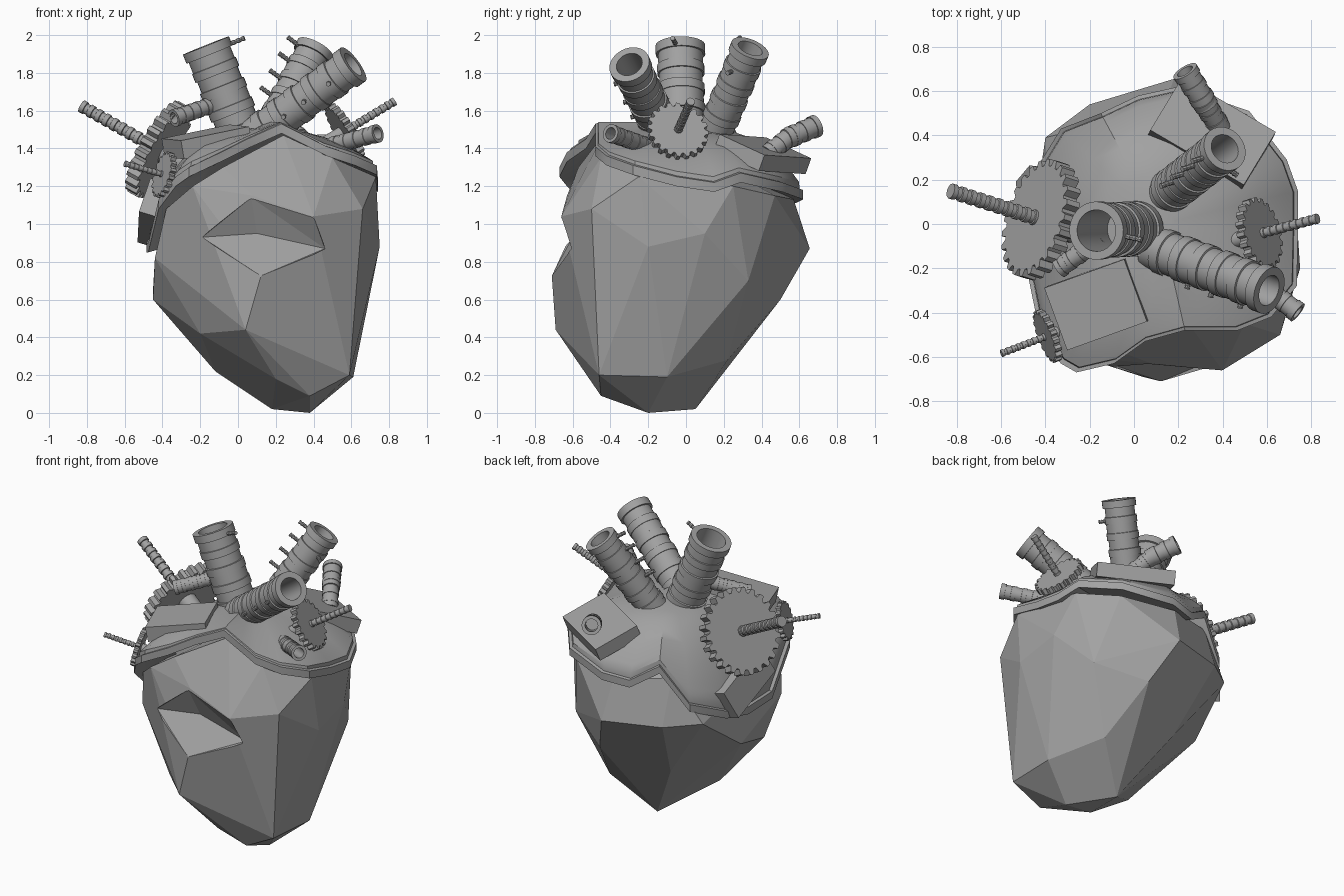
import bpy, bmesh, math
from mathutils import Vector, Matrix

if "Cube" in bpy.data.objects:
    bpy.data.objects.remove(bpy.data.objects["Cube"])

GREY = bpy.data.materials.new("dark_grey")
GREY.diffuse_color = (.36, .36, .36, 1)
GREY.use_nodes = True
GREY.node_tree.nodes["Principled BSDF"].inputs["Base Color"].default_value = GREY.diffuse_color


def finish(name, bm, smooth=True):
    bmesh.ops.recalc_face_normals(bm, faces=bm.faces)
    me = bpy.data.meshes.new(name)
    bm.to_mesh(me)
    bm.free()
    me.materials.append(GREY)
    ob = bpy.data.objects.new(name, me)
    bpy.context.collection.objects.link(ob)
    if smooth:
        bpy.ops.object.select_all(action='DESELECT')
        bpy.context.view_layer.objects.active = ob
        ob.select_set(True)
        bpy.ops.object.shade_smooth_by_angle(angle=math.radians(35))
    return ob


def hull(name, pts):
    bm = bmesh.new()
    for p in pts:
        bm.verts.new(p)
    res = bmesh.ops.convex_hull(bm, input=bm.verts)
    junk = {g for g in res['geom_interior'] + res['geom_unused'] if isinstance(g, bmesh.types.BMVert)}
    bmesh.ops.delete(bm, geom=list(junk), context='VERTS')
    bmesh.ops.dissolve_limit(bm, angle_limit=math.radians(5), verts=bm.verts, edges=bm.edges)
    return finish(name, bm, False)


def bridge(bm, rings):
    for a, b in zip(rings, rings[1:]):
        n = len(a)
        for i in range(n):
            bm.faces.new((a[i], a[(i + 1) % n], b[(i + 1) % n], b[i]))


def frame(normal):
    return Vector(normal).to_track_quat('Z', 'Y').to_matrix()


def lathe(name, p0, p1, profile, sides=24):
    """Revolve (distance, radius) pairs about the line p0 to p1."""
    p0, p1 = Vector(p0), Vector(p1)
    m = frame(p1 - p0)
    bm = bmesh.new()
    rings = []
    for d, r in profile:
        rings.append([bm.verts.new(p0 + m @ Vector((r * math.cos(a), r * math.sin(a), d)))
                      for a in (2 * math.pi * k / sides for k in range(sides))])
    bridge(bm, rings)
    bm.faces.new(rings[0])
    bm.faces.new(rings[-1])
    return finish(name, bm)


def pipe(name, p0, p1, r, bands, bore=0.68, sides=24):
    """Sleeved pipe with a collar and a hollow end."""
    L = (Vector(p1) - Vector(p0)).length
    s = L / bands
    prof = []
    for i in range(bands):
        ra = r * (0.92 if i % 2 else 0.95)
        prof += [(i * s, ra), ((i + .55) * s, ra), ((i + .55) * s, r), ((i + .98) * s, r)]
    prof[-1] = (L, r * 1.05)
    prof[-2] = (prof[-2][0], r * 1.05)
    prof += [(L, r * bore), (L * 0.35, r * bore)]
    return lathe(name, p0, p1, prof, sides)


def rod(name, p0, p1, r, bands, sides=12):
    L = (Vector(p1) - Vector(p0)).length
    s = L / bands
    prof = []
    for i in range(bands):
        prof += [(i * s, r * .82), ((i + .4) * s, r * .82), ((i + .45) * s, r), ((i + .95) * s, r)]
    return lathe(name, p0, p1, prof, sides)


def gear(name, centre, axis, r, teeth, thick, tooth):
    m = frame(axis)
    bm = bmesh.new()
    rings = []
    for z in (-thick / 2, thick / 2):
        ring = []
        for i in range(teeth):
            for f, rr in ((0, r - tooth), (.25, r - tooth), (.45, r), (.8, r)):
                a = 2 * math.pi * (i + f) / teeth
                ring.append(bm.verts.new(Vector(centre) + m @ Vector((rr * math.cos(a), rr * math.sin(a), z))))
        rings.append(ring)
    bridge(bm, rings)
    for ring in rings:
        bm.faces.new(ring)
    return finish(name, bm, False)


def plate(name, centre, along, normal, size):
    n = Vector(normal).normalized()
    x = Vector(along)
    x = (x - n * x.dot(n)).normalized()
    m = Matrix((x, n.cross(x), n)).transposed().to_4x4()
    m.translation = centre
    bm = bmesh.new()
    bmesh.ops.create_cube(bm, size=1, matrix=m @ Matrix.Diagonal((*size, 1)))
    return finish(name, bm, False)


# Faceted body with a wedge-shaped dent cut in the front
body = hull("faceted_body", [
    (.18, -.2, .02), (.38, -.2, 0), (.18, .05, .02), (.38, -.45, .09), (.61, -.1, .19), (.59, -.46, .2),
    (.2, -.5, .18), (-.12, -.2, .22), (-.2, -.45, .42), (.04, -.69, .44), (.42, .22, .28),
    (-.45, -.2, .6), (-.44, -.4, .82), (-.2, -.6, .93), (.12, -.71, .72),
    (.75, -.2, .88), (.73, .1, .95), (.73, -.25, 1.25), (.68, .25, 1.2), (.18, .655, .87), (-.2, .54, .88),
    (-.4, .39, .9), (.3, .5, .6), (.6, .33, .7), (-.45, .05, .65), (-.08, .28, .45), (.5, .47, 1.15),
    (.15, .57, 1.13), (-.2, .44, 1.18), (-.38, -.48, 1.08), (-.24, -.6, 1.2), (-.08, -.57, 1.3),
    (.08, -.63, 1.15), (.4, -.66, 1.04), (.66, -.5, 1.08), (.24, -.44, 1.47), (.5, -.45, 1.35),
    (.1, .1, 1.38), (.4, .2, 1.3)])
dent = hull("dent_cutter", [
    (-.19, -.6, .93), (.1, -.55, .95), (.46, -.57, .87), (.12, -.712, .725), (.12, -.9, .69),
    (.46, -.9, .86), (.4, -.665, 1.04), (.4, -.9, 1.07), (.07, -.635, 1.14), (.07, -.9, 1.16), (-.2, -.9, .93)])
dent.hide_render = True
dent.hide_set(True)
cut = body.modifiers.new("dent", 'BOOLEAN')
cut.operation, cut.object, cut.solver = 'DIFFERENCE', dent, 'EXACT'

# Smooth draped cap with a stepped rim
RIM = [(.735, -.28, 1.26), (.74, -.05, 1.2), (.74, .15, 1.17), (.69, .29, 1.22), (.52, .51, 1.17),
       (.2, .62, 1.13), (.02, .58, 1.11), (-.15, .5, 1.22), (-.33, .43, .98), (-.46, .22, .89),
       (-.485, .02, .85), (-.475, -.25, .85), (-.42, -.52, 1.08), (-.33, -.63, 1.2), (-.26, -.67, 1.25),
       (-.09, -.63, 1.33), (.05, -.53, 1.4), (.23, -.48, 1.48), (.35, -.48, 1.42), (.47, -.48, 1.36),
       (.62, -.42, 1.31)]
bm = bmesh.new()
rings = []
for f, dz in ((.3, .05), (0, 0), (0, .05), (.03, .055), (.035, None), (.08, None), (.14, None), (.22, None),
              (.32, None), (.45, None), (.6, None), (.9, None)):
    ring = []
    for x, y, z in RIM:
        power = 2.2 if x > .4 else 3
        h = dz if dz is not None else .06 + max(1.51 - z - .06, 0) * (1 - (1 - f) ** power)
        ring.append(bm.verts.new((x + (.12 - x) * f, y - y * f, z + h)))
    rings.append(ring)
bridge(bm, rings)
bm.faces.new(rings[0])
bm.faces.new(rings[-1])
finish("draped_cap", bm)

# Plates set on the cap
plate("front_plate", (-.165, -.36, 1.435), (.36, .13, .06), (-.17, -.1, 1), (.39, .3, .1))
plate("back_plate", (.35, .405, 1.37), (.43, -.26, 0), (.17, .36, 1), (.49, .3, .09))
plate("side_plate", (-.455, .02, 1.06), (-.05, -.45, .2), (-1, .1, .3), (.44, .2, .09))

# Large sleeved pipes
pipe("main_pipe", (.04, -.02, 1.42), (-.17, -.03, 1.945), .125, 5, .75, 32)
pipe("back_pipe", (.14, .13, 1.43), (.41, .34, 1.93), .1, 6, .68, 32)
pipe("front_pipe", (.08, -.105, 1.455), (.61, -.3, 1.845), .105, 6, .68, 32)

# Small tubes
pipe("right_tube", (.48, -.2, 1.41), (.74, -.4, 1.48), .047, 5)
pipe("cross_tube", (-.14, -.06, 1.63), (-.34, -.2, 1.56), .045, 5)
pipe("back_tube_lower", (.39, .43, 1.37), (.31, .56, 1.47), .052, 3)
pipe("back_tube_upper", (.33, .53, 1.45), (.23, .69, 1.52), .058, 3)

# Gears with ribbed axles
for name, c, end, r, teeth, thick, tooth, rr, n in (
        ("left", (-.42, .02, 1.395), (-.83, .15, 1.625), .275, 24, .07, .032, .035, 10),
        ("right", (.565, -.045, 1.49), (.83, .025, 1.65), .165, 20, .04, .02, .023, 9),
        ("front", (-.39, -.505, 1.26), (-.6, -.585, 1.32), .125, 18, .03, .016, .017, 9)):
    axis = Vector(end) - Vector(c)
    gear(name + "_gear", c, axis, r, teeth, thick, tooth)
    rod(name + "_axle", c, end, rr, n)
    lathe(name + "_gear_shaft", Vector(c) - axis.normalized() * r * .8, c, [(0, r * .22), (r * .8, r * .22)])


# Rows of pegs along the pipes
def pegs(name, p0, p1, out, r, length, places):
    a, b, o = Vector(p0), Vector(p1), Vector(out).normalized()
    for i, t in enumerate(places):
        p = a.lerp(b, t)
        rod(f"{name}_peg_{i}", p + o * r * .82, p + o * (r + length), .013, 4, 8)


pegs("main", (.04, -.02, 1.42), (-.17, -.03, 1.945), (.9, -.2, .36), .12, .09, (.93,))
pegs("back", (.14, .13, 1.43), (.41, .34, 1.93), (-.75, -.25, .55), .1, .065, (.4, .58, .76, .93))
pegs("back_right", (.14, .13, 1.43), (.41, .34, 1.93), (.7, -.5, -.2), .1, .04, (.8,))
pegs("front", (.08, -.105, 1.455), (.61, -.3, 1.845), (-.2, -.9, -.2), .1, .025, (.35, .55, .8))
